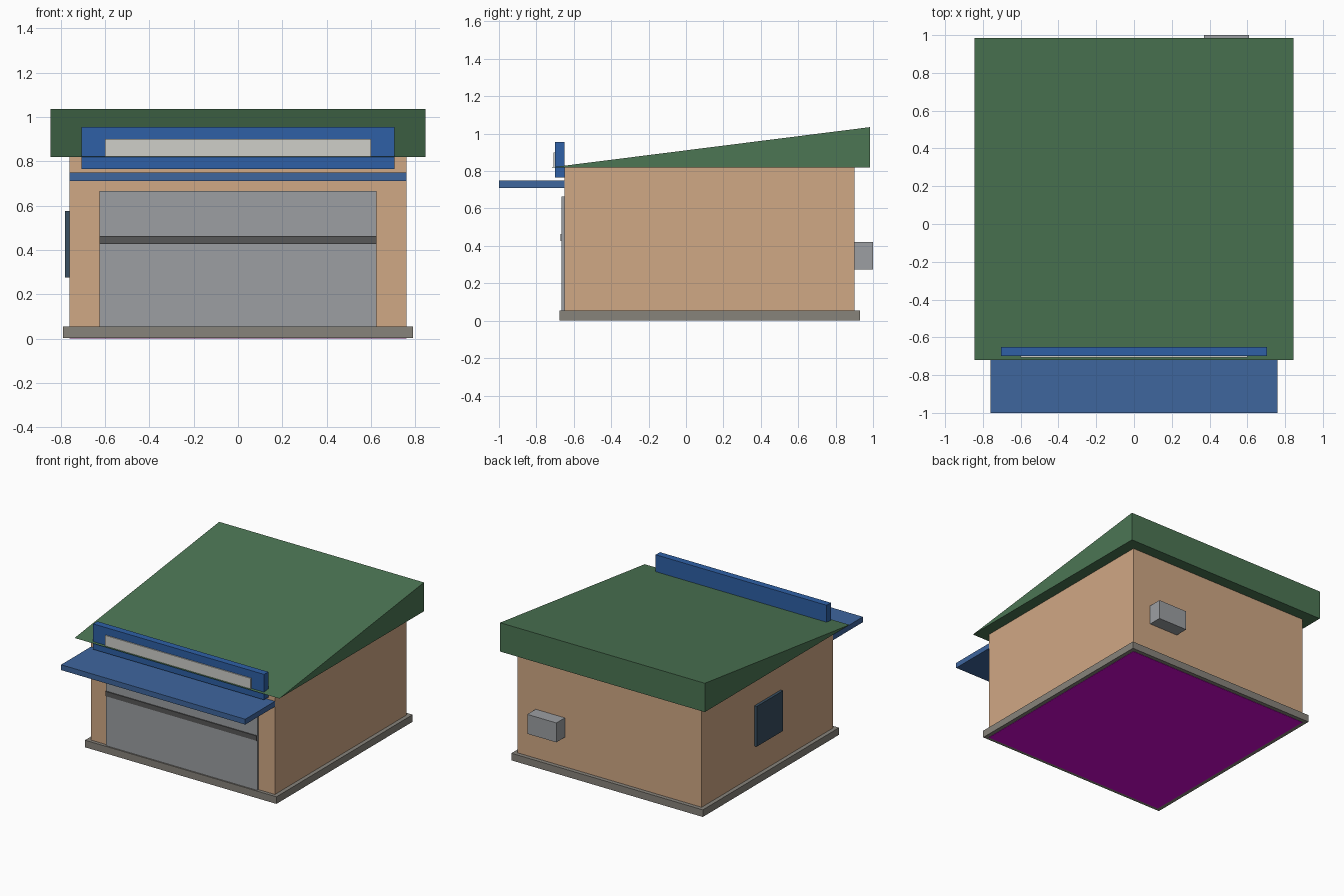
import bpy
import bmesh

cube = bpy.data.objects.get("Cube")
if cube:
    bpy.data.objects.remove(cube, do_unlink=True)


def to_linear(c):
    c /= 255
    return c / 12.92 if c <= 0.04045 else ((c + 0.055) / 1.055) ** 2.4


def make_material(name, *rgb):
    mat = bpy.data.materials.new(name)
    mat.use_nodes = True
    colour = tuple(to_linear(c) for c in rgb) + (1.0,)
    mat.diffuse_color = colour
    mat.node_tree.nodes["Principled BSDF"].inputs["Base Color"].default_value = colour
    return mat


tan = make_material("tan_wall", 208, 168, 133)
green = make_material("green_roof", 76, 118, 84)
sign_blue = make_material("sign_blue", 46, 96, 166)
canopy_blue = make_material("canopy_blue", 62, 102, 158)
off_white = make_material("off_white", 207, 207, 201)
metal = make_material("metal_grey", 156, 159, 162)
dark = make_material("dark_grey", 88, 88, 88)
stone = make_material("stone_grey", 135, 131, 123)
glass = make_material("dark_glass", 56, 78, 97)
magenta = make_material("magenta", 210, 8, 210)


def prism(name, mat, profile, x0, x1):
    """Extrude a closed (y, z) profile along x."""
    bm = bmesh.new()
    face = bm.faces.new([bm.verts.new((x0, y, z)) for y, z in profile])
    out = bmesh.ops.extrude_face_region(bm, geom=[face])
    moved = [v for v in out["geom"] if isinstance(v, bmesh.types.BMVert)]
    bmesh.ops.translate(bm, verts=moved, vec=(x1 - x0, 0, 0))
    bmesh.ops.recalc_face_normals(bm, faces=bm.faces)
    mesh = bpy.data.meshes.new(name)
    bm.to_mesh(mesh)
    bm.free()
    mesh.materials.append(mat)
    obj = bpy.data.objects.new(name, mesh)
    bpy.context.collection.objects.link(obj)
    return obj


def box(name, mat, x, y, z):
    corners = [(y[0], z[0]), (y[1], z[0]), (y[1], z[1]), (y[0], z[1])]
    return prism(name, mat, corners, *x)


WALL_X, WALL_FRONT, WALL_BACK = 0.76, -0.65, 0.90
BASE_TOP, EAVES = 0.055, 0.82
wall_x = (-WALL_X, WALL_X)

# Main building
box("underside_plate", magenta, wall_x, (WALL_FRONT, WALL_BACK), (0, 0.006))
box("foundation", stone, (-0.79, 0.79), (-0.675, 0.93), (0.002, BASE_TOP))
box("walls", tan, wall_x, (WALL_FRONT, WALL_BACK), (BASE_TOP, EAVES))

# Wedge roof rising to the back
prism("sloped_roof", green, [(-0.72, EAVES), (0.985, EAVES), (0.985, 1.035)], -0.845, 0.845)

# Roller door with its dark band
box("roller_door", metal, (-0.625, 0.625), (-0.665, WALL_FRONT), (BASE_TOP, 0.665))
box("door_band", dark, (-0.625, 0.625), (-0.672, -0.665), (0.427, 0.463))

# Canopy and sign board
box("canopy", canopy_blue, wall_x, (-1.0, WALL_FRONT), (0.71, 0.75))
box("sign_board", sign_blue, (-0.705, 0.705), (-0.70, WALL_FRONT), (0.765, 0.955))
box("sign_panel", off_white, (-0.6, 0.6), (-0.708, -0.70), (0.82, 0.90))

# Side window and rear vent unit
box("side_window", glass, (-0.78, -WALL_X), (-0.03, 0.28), (0.275, 0.575))
box("rear_vent_unit", metal, (0.37, 0.61), (WALL_BACK, 1.0), (0.275, 0.42))
